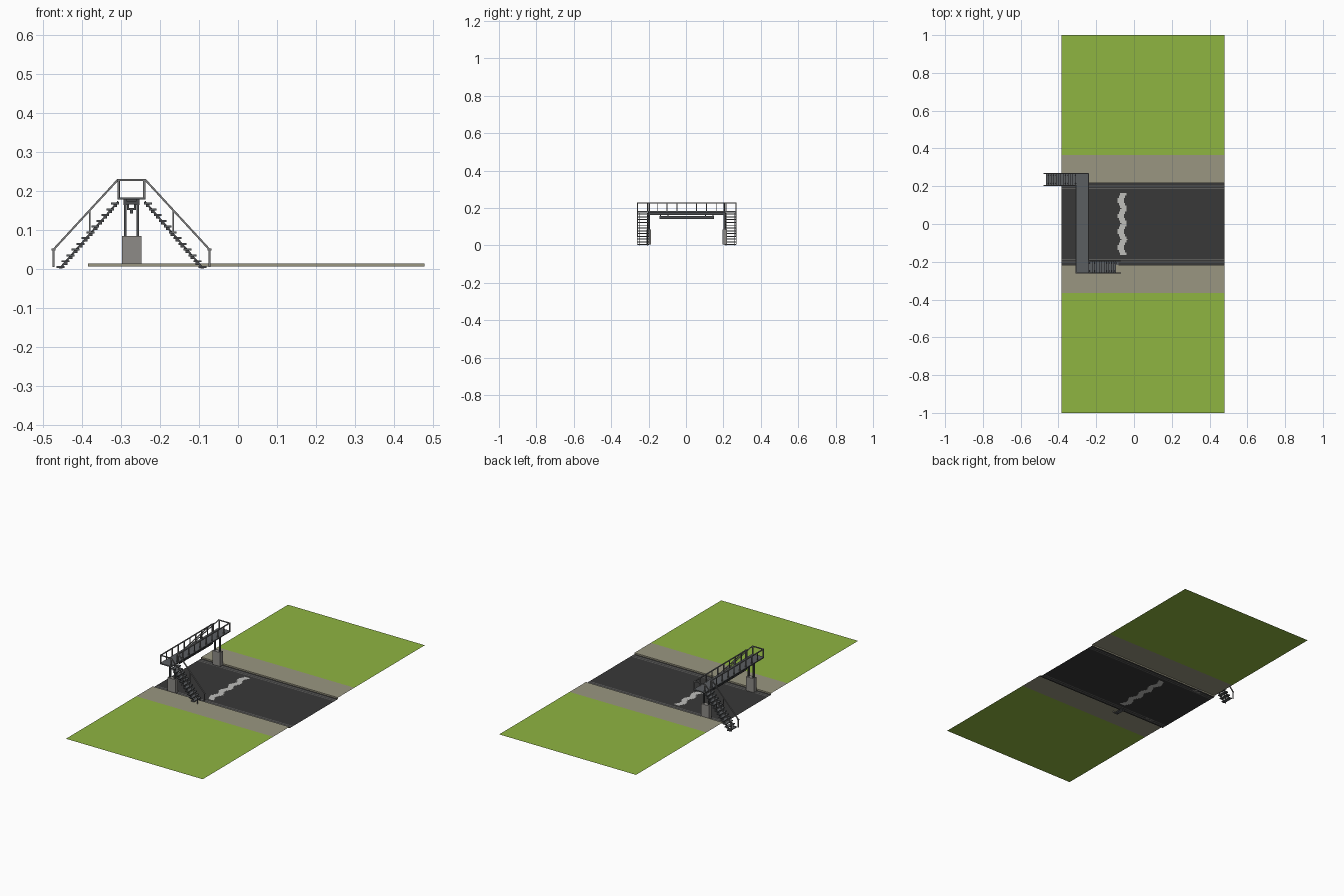
import bpy, bmesh, math
from mathutils import Vector, Matrix

if "Cube" in bpy.data.objects:
    bpy.data.objects.remove(bpy.data.objects["Cube"])

def mat(name, c):
    m = bpy.data.materials.new(name)
    m.diffuse_color = (*c, 1)
    m.use_nodes = True
    m.node_tree.nodes["Principled BSDF"].inputs["Base Color"].default_value = m.diffuse_color
    return m

GRASS = mat("grass_green", (0.275, 0.462, 0.053))
PAVE = mat("pavement_beige", (0.32, 0.305, 0.22))
ROAD = mat("asphalt", (0.04, 0.04, 0.04))
LINE = mat("edge_line_grey", (0.11, 0.11, 0.105))
WHITE = mat("crossing_white", (0.52, 0.52, 0.5))
DECK = mat("deck_grey", (0.105, 0.112, 0.12))
STEEL = mat("dark_steel", (0.07, 0.073, 0.078))
RAIL = mat("rail_grey", (0.2, 0.2, 0.2))
CONC = mat("concrete", (0.27, 0.26, 0.245))

def finish(bm, name, mats):
    me = bpy.data.meshes.new(name)
    bm.to_mesh(me)
    bm.free()
    for m in mats:
        me.materials.append(m)
    ob = bpy.data.objects.new(name, me)
    bpy.context.collection.objects.link(ob)
    return ob

def box(bm, x0, x1, y0, y1, z0, z1):
    M = Matrix.Translation(((x0 + x1) / 2, (y0 + y1) / 2, (z0 + z1) / 2)) @ \
        Matrix.Diagonal((x1 - x0, y1 - y0, z1 - z0, 1))
    bmesh.ops.create_cube(bm, size=1, matrix=M)

def bar(bm, a, b, w, h=None):
    """Square bar from a to b; h is the thickness in the vertical plane."""
    a, b = Vector(a), Vector(b)
    d = b - a
    M = Matrix.Translation((a + b) / 2) @ d.to_track_quat('Z', 'Y').to_matrix().to_4x4() @ \
        Matrix.Diagonal((w, h or w, d.length, 1))
    bmesh.ops.create_cube(bm, size=1, matrix=M)

X0, X1, KERB, PAV, ZR, ZP = -0.385, 0.478, 0.218, 0.366, 0.005, 0.013

# Grass and pavement sheets with kerb faces
def sheet(name, pts, m):
    bm = bmesh.new()
    for s in (1, -1):
        rows = [(bm.verts.new((X0, s * y, z)), bm.verts.new((X1, s * y, z))) for y, z in pts]
        for (a, b), (c, d) in zip(rows, rows[1:]):
            bm.faces.new((a, b, d, c) if s > 0 else (c, d, b, a))
    finish(bm, name, [m])

sheet("grass", [(PAV, ZP), (1, ZP)], GRASS)
sheet("pavement", [(KERB, ZR), (KERB, ZP), (PAV, ZP)], PAVE)

# Road grid, painted by rule: zigzag crossing and edge lines
bm = bmesh.new()
bmesh.ops.create_grid(bm, x_segments=130, y_segments=66, size=1,
                      matrix=Matrix.Translation(((X0 + X1) / 2, 0, ZR)) @
                      Matrix.Diagonal(((X1 - X0) / 2, KERB, 1, 1)))
for f in bm.faces:
    c = f.calc_center_median()
    t = (c.y + 0.167) / 0.084
    zig = abs((t % 1) * 2 - 1)
    if abs(c.y) < 0.167 and abs(c.x + 0.072 - 0.02 * zig) < 0.0165:
        f.material_index = 1
    elif 0.183 < abs(c.y) < 0.189 or 0.197 < abs(c.y) < 0.203:
        f.material_index = 2
finish(bm, "road", [ROAD, WHITE, LINE])

# Footbridge is built around its own centre; one half is turned 180 degrees for the other
CX, CY, HW, HL = -0.273, 0.004, 0.036, 0.266
ZD, ZT = 0.183, 0.229
N, ST = 12, 0.0148
both = (Matrix.Identity(4), Matrix.Rotation(math.pi, 4, 'Z'))

def twin(name, build, m):
    bm = bmesh.new()
    build(bm)
    bmesh.ops.translate(bm, verts=bm.verts, vec=(0, 0, 0))
    geo = bm.verts[:] + bm.edges[:] + bm.faces[:]
    dup = bmesh.ops.duplicate(bm, geom=geo)["geom"]
    bmesh.ops.transform(bm, matrix=both[1], verts=[v for v in dup if isinstance(v, bmesh.types.BMVert)])
    bmesh.ops.translate(bm, verts=bm.verts, vec=(CX, CY, 0))
    finish(bm, name, [m])

# Deck slab
bm = bmesh.new()
box(bm, CX - HW, CX + HW, CY - HL, CY + HL, ZD - 0.006, ZD)
finish(bm, "deck", [DECK])

# Girders, cross beams and hanging under-frame
def girders(bm):
    box(bm, 0.012, 0.02, -0.205, 0.205, 0.163, 0.177)
    for i in range(5):
        y = 0.03 + i * 0.042
        box(bm, -0.02, 0.02, y - 0.003, y + 0.003, 0.168, 0.177)
    box(bm, 0.004, 0.012, -0.145, 0.145, 0.15, 0.156)
    box(bm, -0.004, 0.004, 0, 0.145, 0.142, 0.15)
    for y in (0.1, 0.14):
        box(bm, -0.012, 0.012, y - 0.002, y + 0.002, 0.15, 0.156)
        for x in (-0.009, 0.009):
            bar(bm, (x, y, 0.152), (x, y, 0.178), 0.004)
twin("girders", girders, STEEL)

# Steel columns on concrete blocks
def columns(bm):
    for x in (-0.016, 0.016):
        box(bm, x - 0.0035, x + 0.0035, -0.207, -0.196, 0.08, 0.178)
    box(bm, -0.02, 0.02, -0.206, -0.197, 0.165, 0.172)
twin("columns", columns, STEEL)

def blocks(bm):
    box(bm, -0.025, 0.025, -0.214, -0.19, 0.005, 0.084)
twin("pillar_block", blocks, CONC)

# Stair flights: treads on two sloped stringers
Y0, Y1 = -HL, -0.199
def treads(bm):
    for i in range(N):
        x = 0.042 + i * 0.0127
        z = 0.167 - i * ST
        box(bm, x - 0.01, x + 0.01, Y0 + 0.002, Y1 - 0.002, z - 0.0025, z + 0.0025)
twin("stair_treads", treads, DECK)

def stringers(bm):
    for y in (Y0 + 0.012, Y1 - 0.012):
        bar(bm, (0.034, y, 0.172), (0.182, y, 0.0025), 0.005, 0.005)
        for i in range(N):
            x, z = 0.042 + i * 0.0127, 0.167 - i * ST
            box(bm, x - 0.005, x + 0.004, y - 0.0025, y + 0.0025, max(z - 0.009, 0), z)
twin("stair_stringers", stringers, STEEL)

# Stair handrails
def stair_rails(bm):
    for y in (Y0 + 0.002, Y1 - 0.002):
        bar(bm, (HW - 0.001, y, ZT - 0.001), (0.199, y, 0.05), 0.005)
        bar(bm, (0.195, y, 0.049), (0.205, y, 0.049), 0.005)
        bar(bm, (0.2, y, 0.05), (0.2, y, 0.004), 0.004)
        bar(bm, (0.107, y, 0.15), (0.107, y, 0.09), 0.004)
twin("stair_handrail", stair_rails, RAIL)

# Deck railing, left open where a flight arrives
def deck_rails(bm):
    x = HW - 0.003
    bar(bm, (x, Y1, ZT - 0.002), (x, HL, ZT - 0.002), 0.005)
    bar(bm, (-HW, -HL + 0.003, ZT - 0.002), (HW, -HL + 0.003, ZT - 0.002), 0.005)
    bar(bm, (x, -HL + 0.003, ZD), (x, -HL + 0.003, ZT), 0.006)
    for i in range(11):
        y = -HL + 0.003 + i * (2 * HL - 0.006) / 10
        if y > Y1 - 0.02:
            bar(bm, (x, y, ZD - 0.003), (x, y, ZT), 0.005)
    bar(bm, (x, Y1, ZD), (x, Y1, ZT), 0.005)
twin("deck_railing", deck_rails, RAIL)
